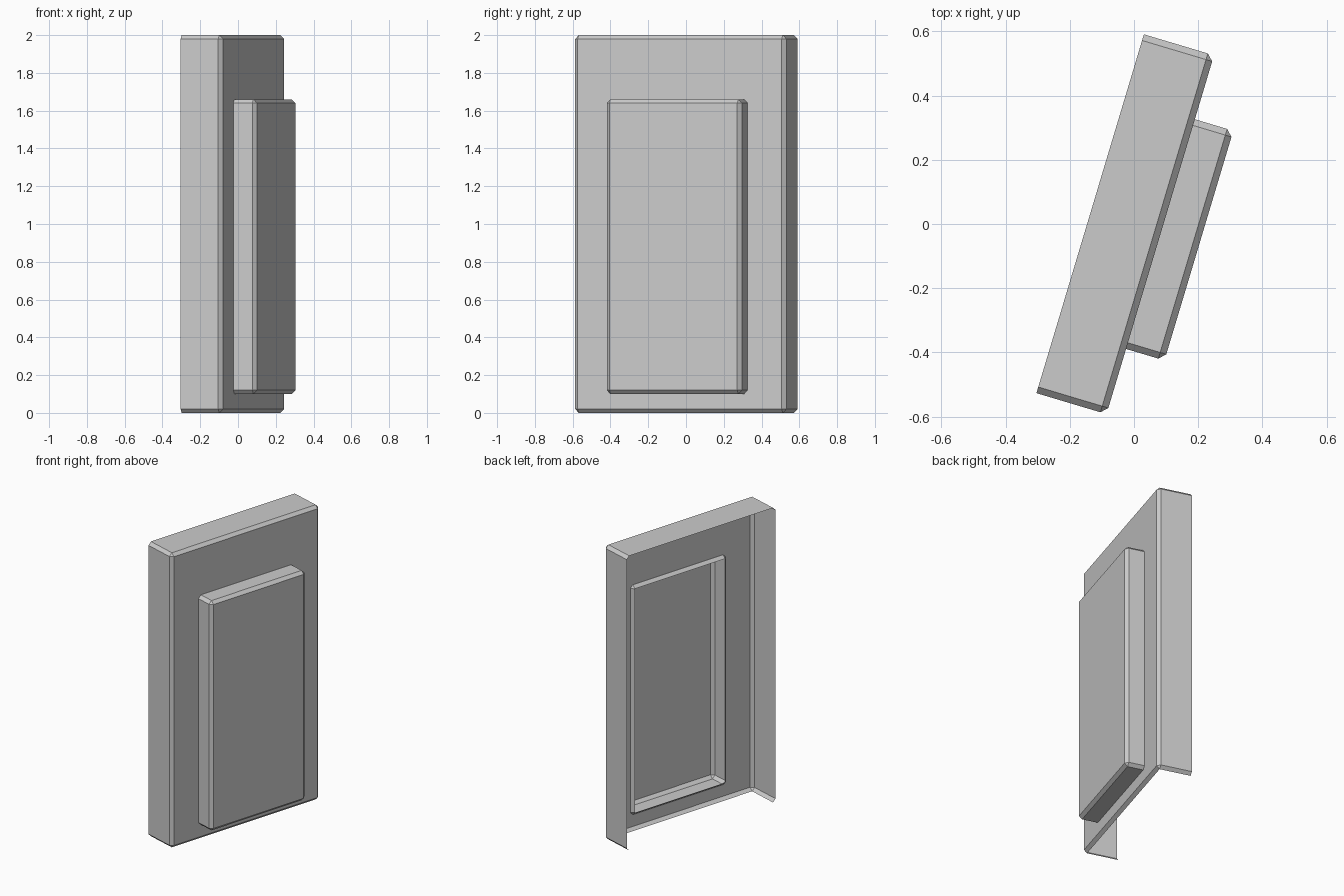
import bpy, bmesh, math
from mathutils import Vector, Matrix

if "Cube" in bpy.data.objects:
    bpy.data.objects.remove(bpy.data.objects["Cube"])

# Local frame: x = outward through the panel, y = along its width, z = up
TURN = Matrix.Rotation(math.atan2(-0.287, 0.958), 4, 'Z')
B = 0.02                       # chamfer size
FRONT = 0.088                  # plane of the main panel face


def finish(bm, name):
    bm.transform(TURN)
    mesh = bpy.data.meshes.new(name)
    bm.to_mesh(mesh)
    bm.free()
    obj = bpy.data.objects.new(name, mesh)
    bpy.context.collection.objects.link(obj)


def box(lo, hi):
    bm = bmesh.new()
    bmesh.ops.create_cube(bm, size=1)
    lo, hi = Vector(lo), Vector(hi)
    for v in bm.verts:
        v.co = Vector([lo[i] + (v.co[i] + 0.5) * (hi[i] - lo[i]) for i in range(3)])
    return bm


def chamfer(bm, edges):
    bmesh.ops.bevel(bm, geom=edges, offset=B, offset_type='OFFSET', segments=1,
                    profile=0.5, affect='EDGES', clamp_overlap=True)


def remove_faces(bm, *directions):
    bm.normal_update()
    dead = [f for f in bm.faces
            if any(f.normal.dot(Vector(d)) > 0.99 for d in directions)]
    bmesh.ops.delete(bm, geom=dead, context='FACES')


# Outer casing: chamfered, open at the back and underneath
Y0, Y1, BACK = -0.592, 0.575, -0.14
bm = box((BACK, Y0, 0), (FRONT, Y1, 2))
chamfer(bm, [e for e in bm.edges if any(v.co.x > 0 for v in e.verts)])
remove_faces(bm, (-1, 0, 0), (0, 0, -1), (1, 0, 0))
finish(bm, "casing")

# Front face of the casing: frame around a corner-cut opening
y0, y1, z0, z1 = -0.38, 0.367, 0.1, 1.66
bm = bmesh.new()
outer, inner = [], []
for sy, sz in ((0, 0), (1, 0), (1, 1), (0, 1)):
    outer.append(bm.verts.new((FRONT, (Y0 + B, Y1 - B)[sy], (B, 2 - B)[sz])))
    y, z = (y0, y1)[sy], (z0, z1)[sz]
    on_z_side = bm.verts.new((FRONT, y + (B, -B)[sy], z))
    on_y_side = bm.verts.new((FRONT, y, z + (B, -B)[sz]))
    inner.append((on_y_side, on_z_side) if sy == sz else (on_z_side, on_y_side))
for i in range(4):
    j = (i + 1) % 4
    bm.faces.new((outer[i], outer[j], inner[j][0], inner[i][1]))
    bm.faces.new((outer[i], inner[i][1], inner[i][0]))
finish(bm, "front_face")

# Raised hollow panel: all edges chamfered, open to the back
bm = box((FRONT - B, y0, z0), (0.213, y1, z1))
chamfer(bm, bm.edges[:])
remove_faces(bm, (-1, 0, 0))
finish(bm, "raised_panel")
